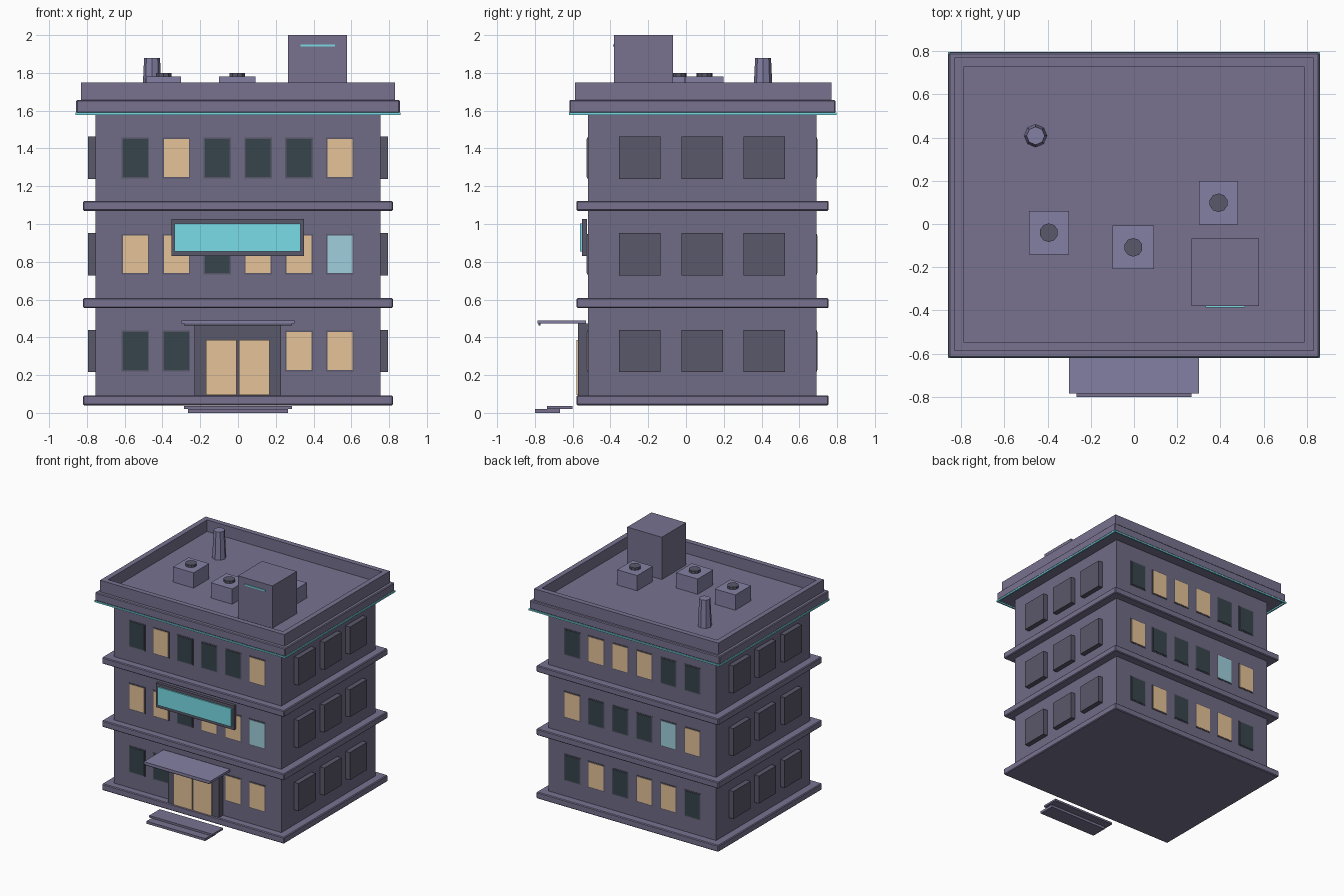
import bpy

if "Cube" in bpy.data.objects:
    bpy.data.objects.remove(bpy.data.objects["Cube"])


def mat(name, hexcol):
    def lin(c):
        return c / 12.92 if c <= 0.04045 else ((c + 0.055) / 1.055) ** 2.4
    m = bpy.data.materials.new(name)
    rgb = [lin(int(hexcol[i:i + 2], 16) / 255) for i in (0, 2, 4)]
    m.diffuse_color = (*rgb, 1)
    m.use_nodes = True
    m.node_tree.nodes["Principled BSDF"].inputs["Base Color"].default_value = m.diffuse_color
    return m


WALL = mat("wall", "706b86")
TRIM = mat("trim", "787290")
UNIT = mat("roof_unit", "8480a4")
FRAME = mat("frame", "5a586a")
DARK = mat("dark_glass", "36454c")
LIT = mat("lit_glass", "e6c498")
PALE = mat("pale_glass", "a0d0dc")
GLOW = mat("glow", "78dce6")


def box(name, x, y, z, m, bevel=0):
    """Box from (min, max) ranges on each axis."""
    bpy.ops.mesh.primitive_cube_add(size=1, location=[sum(r) / 2 for r in (x, y, z)])
    o = bpy.context.object
    o.name = name
    size = [r[1] - r[0] for r in (x, y, z)]
    for v in o.data.vertices:
        v.co = [c * s for c, s in zip(v.co, size)]
    o.data.materials.append(m)
    if bevel:
        b = o.modifiers.new("bevel", 'BEVEL')
        b.width, b.segments = bevel, 1
    return o


def cone(name, x, y, z, r1, r2, sides, m):
    bpy.ops.mesh.primitive_cone_add(vertices=sides, radius1=r1, radius2=r2,
                                    depth=z[1] - z[0], location=(x, y, sum(z) / 2))
    o = bpy.context.object
    o.name = name
    o.data.materials.append(m)


# Main block, floor bands and cornice
box("building_body", (-.755, .755), (-.52, .69), (.05, 1.63), WALL)
for i, z in enumerate((.04, .555, 1.07)):
    box(f"floor_band_{i}", (-.82, .82), (-.58, .755), (z, z + .053), TRIM, .006)
box("cornice", (-.857, .857), (-.618, .792), (1.588, 1.656), TRIM, .006)

# Glowing strip under the cornice edge
for n, y in (("front", -.614), ("back", .79)):
    box(f"glow_strip_{n}", (-.86, .86), (y - .006, y + .006), (1.577, 1.589), GLOW)
for n, x in (("left", -.854), ("right", .854)):
    box(f"glow_strip_{n}", (x - .006, x + .006), (-.608, .784), (1.577, 1.589), GLOW)

# Parapet walls around the roof
for n, y in (("front", -.588), ("back", .727)):
    box(f"parapet_{n}", (-.83, .83), (y, y + .042), (1.65, 1.75), TRIM)
for n, x in (("left", -.83), ("right", .788)):
    box(f"parapet_{n}", (x, x + .042), (-.546, .727), (1.65, 1.75), TRIM)

# Front and back windows, rows bottom to top, columns left to right in x
GLASS = {"d": DARK, "l": LIT, "p": PALE}
COLS = [-.543 + .2165 * i for i in range(6)]
ROWS = (.328, .84, 1.35)
LAYOUT = {"front": ("dd..ll", "lldllp", "dldddl"),
          "back": ("dlldld", "lpdddl", "ddllld")}
for side, rows in LAYOUT.items():
    wall, s = (-.52, -1) if side == "front" else (.69, 1)
    for r, (row, z) in enumerate(zip(rows, ROWS)):
        for c, (key, x) in enumerate(zip(row, COLS)):
            if key == ".":
                continue
            yf = sorted((wall - s * .01, wall + s * .003))
            yg = sorted((wall - s * .01, wall + s * .006))
            n = f"{side}_window_{r}_{c}"
            box(n + "_frame", (x - .073, x + .073), yf, (z - .108, z + .108), FRAME)
            box(n + "_glass", (x - .066, x + .066), yg, (z - .1, z + .1), GLASS[key])

# Projecting side windows
for s, side in ((-1, "left"), (1, "right")):
    for r, z in enumerate(ROWS):
        for c, y in enumerate((-.245, .087, .415)):
            box(f"{side}_window_{r}_{c}", sorted((s * .74, s * .795)),
                (y - .11, y + .11), (z - .112, z + .112), FRAME)

# Entrance: surround, double doors, canopy, steps
box("door_surround", (-.23, .228), (-.573, -.51), (.09, .472), FRAME)
box("door_left", (-.17, -.007), (-.581, -.56), (.096, .385), LIT)
box("door_right", (.004, .167), (-.581, -.56), (.096, .385), LIT)
box("canopy", (-.3, .3), (-.785, -.53), (.472, .49), UNIT)
box("canopy_lip", (-.285, .285), (-.782, -.77), (.463, .473), FRAME)
box("lower_step", (-.265, .265), (-.8, -.667), (0, .02), TRIM)
box("upper_step", (-.285, .285), (-.735, -.6), (.02, .036), TRIM)

# Sign panel above the entrance
box("sign_frame", (-.353, .35), (-.55, -.525), (.83, 1.027), FRAME)
box("sign_panel", (-.335, .33), (-.56, -.545), (.855, 1.003), GLOW)

# Roof: stair house, vent pipe, cooling units with fans
box("stair_house", (.265, .577), (-.38, -.068), (1.65, 2), TRIM)
box("stair_house_light", (.33, .513), (-.387, -.375), (1.94, 1.951), GLOW)
cone("vent_pipe", -.455, .408, (1.65, 1.88), .053, .042, 8, UNIT)
for i, (x, y, w) in enumerate(((-.394, -.04, .185), (-.003, -.108, .193), (.391, .098, .18))):
    box(f"cooling_unit_{i}", (x - w / 2, x + w / 2), (y - .1, y + .1), (1.65, 1.78), UNIT)
    cone(f"cooling_fan_{i}", x, y, (1.775, 1.8), .043, .043, 10, FRAME)
